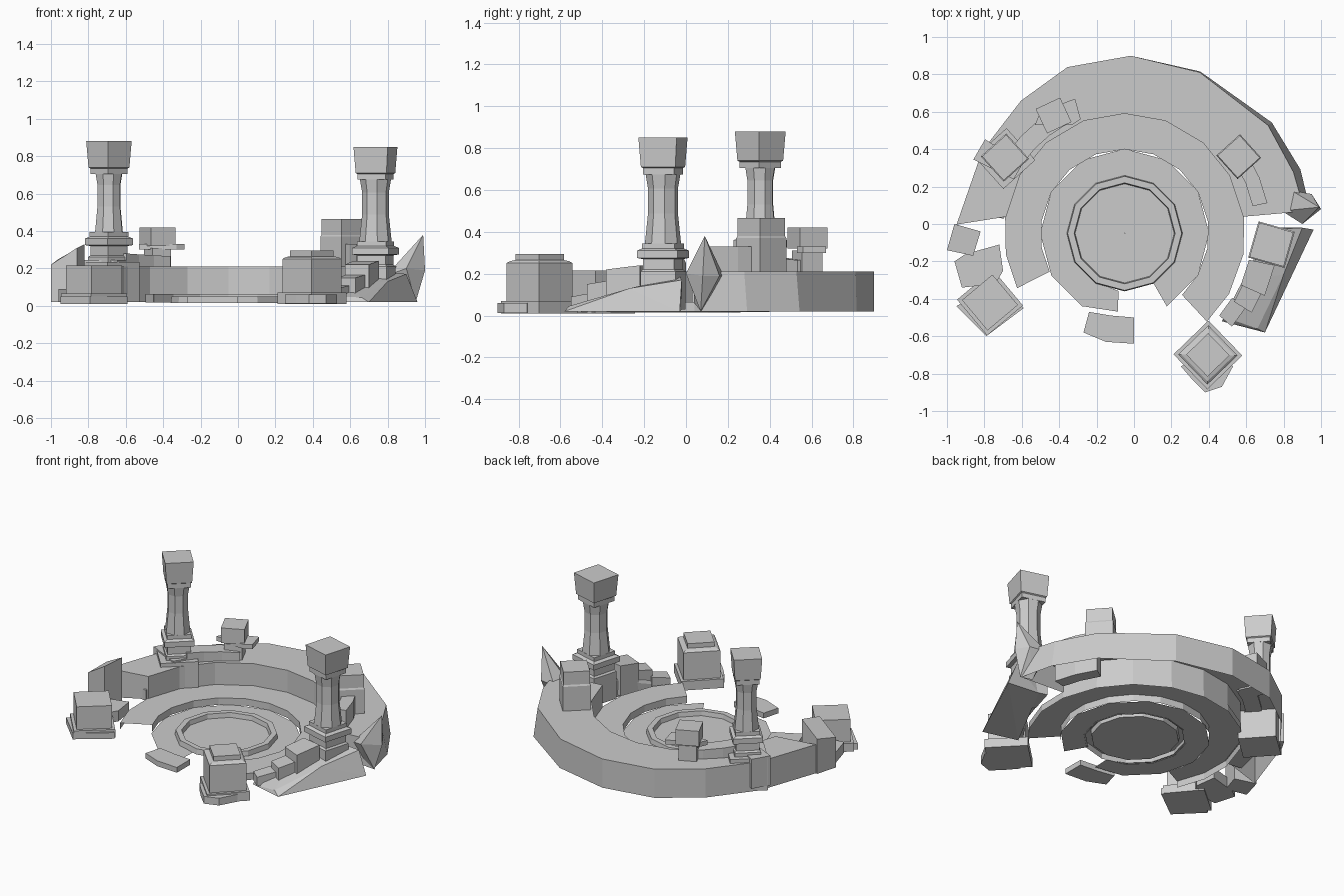
import bpy, bmesh
from math import sin, cos, radians, pi

if "Cube" in bpy.data.objects:
    bpy.data.objects.remove(bpy.data.objects["Cube"])

CX, CY = -0.05, -0.05          # centre of the round basin


def finish(name, bm):
    bmesh.ops.recalc_face_normals(bm, faces=bm.faces)
    me = bpy.data.meshes.new(name)
    bm.to_mesh(me)
    bm.free()
    ob = bpy.data.objects.new(name, me)
    bpy.context.collection.objects.link(ob)
    return ob


def polar(r, a):
    return CX + r * cos(radians(a)), CY + r * sin(radians(a))


def sweep(name, sections, caps=False):
    """Open shell through matching sections of (angle, radius, z)."""
    bm = bmesh.new()
    rows = [[bm.verts.new((*polar(r, a), z)) for a, r, z in s] for s in sections]
    for p, q in zip(rows, rows[1:]):
        for i in range(len(p) - 1):
            bm.faces.new((p[i], p[i + 1], q[i + 1], q[i]))
    if caps:
        bm.faces.new(rows[0])
        bm.faces.new(rows[-1])
    return finish(name, bm)


def arc_block(name, a0, a1, r0, r1, z0, z1, n=2, z1_end=None):
    """Curved masonry block."""
    secs = []
    for i in range(n + 1):
        t = i / n
        a = a0 + (a1 - a0) * t
        zt = z1 + ((z1 if z1_end is None else z1_end) - z1) * t
        secs.append([(a, r0, z0), (a, r0, zt), (a, r1, zt), (a, r1, z0), (a, r0, z0)])
    bm_ob = sweep(name, secs)
    bm = bmesh.new()
    bm.from_mesh(bm_ob.data)
    bmesh.ops.remove_doubles(bm, verts=bm.verts, dist=1e-5)
    bmesh.ops.holes_fill(bm, edges=bm.edges)
    bmesh.ops.recalc_face_normals(bm, faces=bm.faces)
    bm.to_mesh(bm_ob.data)
    bm.free()


def stack(name, x, y, rot, profile, sides=4):
    """Prism with stepped profile of (half width, z)."""
    bm = bmesh.new()
    k = 1 / cos(pi / sides)
    rings = [[bm.verts.new((x + w * k * cos(radians(rot) + (2 * i + 1) * pi / sides),
                            y + w * k * sin(radians(rot) + (2 * i + 1) * pi / sides), z))
              for i in range(sides)] for w, z in profile]
    for p, q in zip(rings, rings[1:]):
        for i in range(sides):
            j = (i + 1) % sides
            bm.faces.new((p[i], p[j], q[j], q[i]))
    bm.faces.new(rings[0])
    bm.faces.new(rings[-1])
    return finish(name, bm)


def slab(name, outline, z0, tops):
    """Block from a plan outline with a flat or sloping top."""
    bm = bmesh.new()
    n = len(outline)
    if not isinstance(tops, (list, tuple)):
        tops = [tops] * n
    lo = [bm.verts.new((x, y, z0)) for x, y in outline]
    hi = [bm.verts.new((x, y, t)) for (x, y), t in zip(outline, tops)]
    bm.faces.new(lo)
    bm.faces.new(hi)
    for i in range(n):
        j = (i + 1) % n
        bm.faces.new((lo[i], lo[j], hi[j], hi[i]))
    return finish(name, bm)


def rock(name, pts):
    bm = bmesh.new()
    for p in pts:
        bm.verts.new(p)
    bmesh.ops.convex_hull(bm, input=bm.verts)
    return finish(name, bm)


# raised outer ring, open underneath
inner = [8, 29, 49, 70, 90, 110, 131, 151, 172]
outer = [(7, .97, 1.0), (20, .96, 1.0), (37, .96, .985), (65, .95, .955), (88, .95, .95),
         (109, .94, .94), (128, .9, .9), (150, .88, .88), (177, .9, .9)]
sweep("outer_ring", [[(a, .64, .06), (a, .64, .21), (b, rt, .21), (b, rb, .02)]
                     for a, (b, rt, rb) in zip(inner, outer)], caps=True)

# middle terrace stepping down to the floor
angles = [-47, -30, -10, 8, 29, 49, 70, 90, 110, 131, 151, 172, 190, 207]
sweep("terrace", [[(a, .45, .018), (a, .45, .064), (a, .645, .064), (a, .645, .02)]
                  for a in angles])

# sunken floor with a broken notch at the front
sweep("floor", [[(a, .3, .018), (a, .452, .018)] for a in range(-60, 241, 30)])
sweep("floor_tip", [[(240, .3, .018), (240, .45, .018)], [(264, .31, .018), (265, .42, .018)]])

# raised pool rim and pool bottom
sweep("pool_rim", [[(a, .31, .015), (a, .305, .05), (a, .27, .05), (a, .265, .02), (a, 0.001, .02)]
                   for a in range(0, 361, 30)])

# loose floor fragment
slab("floor_fragment", [(-.27, -.58), (-.15, -.63), (0, -.64), (0, -.5), (-.12, -.49), (-.24, -.47)],
     .015, .05)

# tall columns: square base, faceted shaft, square capital
def column(name, x, y, rot, w, z0, zb, top):
    stack(name + "_base", x, y, rot, [(w * .92, z0), (w * .92, zb - .1), (w * .82, zb - .09),
          (w * .82, zb - .04), (w * 1.06, zb - .035), (w * 1.06, zb), (w * .85, zb + .01), (w * .85, zb + .035)])
    h = top - zb
    stack(name + "_shaft", x, y, rot, [(w * .85, zb + .03), (w * .7, zb + h * .33),
          (w * .7, zb + h * .55), (w * .82, top - .17)], 8)
    stack(name + "_capital", x, y, rot, [(w * .82, top - .175), (w * .82, top - .145),
          (w * .9, top - .14), (w, top)])


column("left_column", -.69, .355, 42, .086, .2, .36, .88)
column("right_column", .735, -.11, -16, .095, .03, .31, .85)
stack("left_column_plinth", -.69, .35, 42, [(.115, .02), (.115, .235)])

# broken pedestals
stack("front_right_pedestal", .395, -.70, 44, [(.13, .01), (.13, .07), (.112, .07), (.112, .25),
      (.1, .26), (.082, .265), (.082, .295)])
slab("front_right_rubble", [(.25, -.76), (.31, -.83), (.38, -.9), (.47, -.87), (.53, -.76), (.4, -.7)], .012, .06)
stack("front_left_pedestal", -.77, -.42, 40, [(.125, .01), (.125, .065), (.106, .065), (.106, .215)])
slab("front_left_rubble", [(-.95, -.44), (-.79, -.6), (-.59, -.45), (-.72, -.3)], .01, .05)
stack("back_right_pedestal", .56, .36, 42, [(.085, .2), (.085, .37), (.08, .38), (.08, .465)])

# small ruin on the back left of the ring
stack("back_ruin_foot", -.43, .58, 25, [(.055, .2), (.055, .31)])
slab("back_ruin_plate", [(-.53, .53), (-.33, .53), (-.285, .56), (-.315, .67), (-.5, .6)], .3, .33)
stack("back_ruin_block", -.43, .58, 25, [(.072, .32), (.072, .42)])

# low wall blocks on the ring
arc_block("left_wall_upper", 118, 146, .66, .76, .2, .265, 3, .28)
arc_block("left_wall_lower", 150, 173, .65, .76, .05, .215, 2, .12)
arc_block("left_wall_step", 146, 154, .66, .9, .05, .245, 1)
arc_block("right_wall_upper", 12, 33, .7, .78, .06, .33, 2)
arc_block("right_wall_mid", -24, -12, .68, .82, .04, .22, 1, .24)
arc_block("right_wall_low", -32, -22, .69, .8, .03, .15, 1, .17)
arc_block("right_wall_end", -41, -31, .67, .76, .03, .09, 1, .11)

# broken sloping chunk of the ring on the right
rock("right_chunk", [(.73, -.02, .03), (.96, -.03, .02), (.70, -.58, .02), (.47, -.52, .02),
                     (.72, -.03, .19), (.9, -.02, .17), (.66, -.56, .045), (.49, -.5, .05),
                     (.6, -.3, .12), (.8, -.27, .13)])

# upturned shard on the right edge
rock("right_shard", [(.84, .18, .19), (.99, .09, .38), (1.0, .08, .19), (.90, .0, .2),
                     (.79, .07, .16), (.95, .07, .02), (.87, .09, .02), (.95, .16, .19)])

# tilted block and fallen slab on the left edge
slab("left_block", [(-1, -.14), (-.86, -.17), (-.82, -.04), (-.96, 0)], .02, [.22, .31, .33, .25])
slab("left_fallen_slab", [(-.96, -.2), (-.9, -.16), (-.72, -.11), (-.7, -.25), (-.74, -.32), (-.92, -.34)],
     .02, .09)
